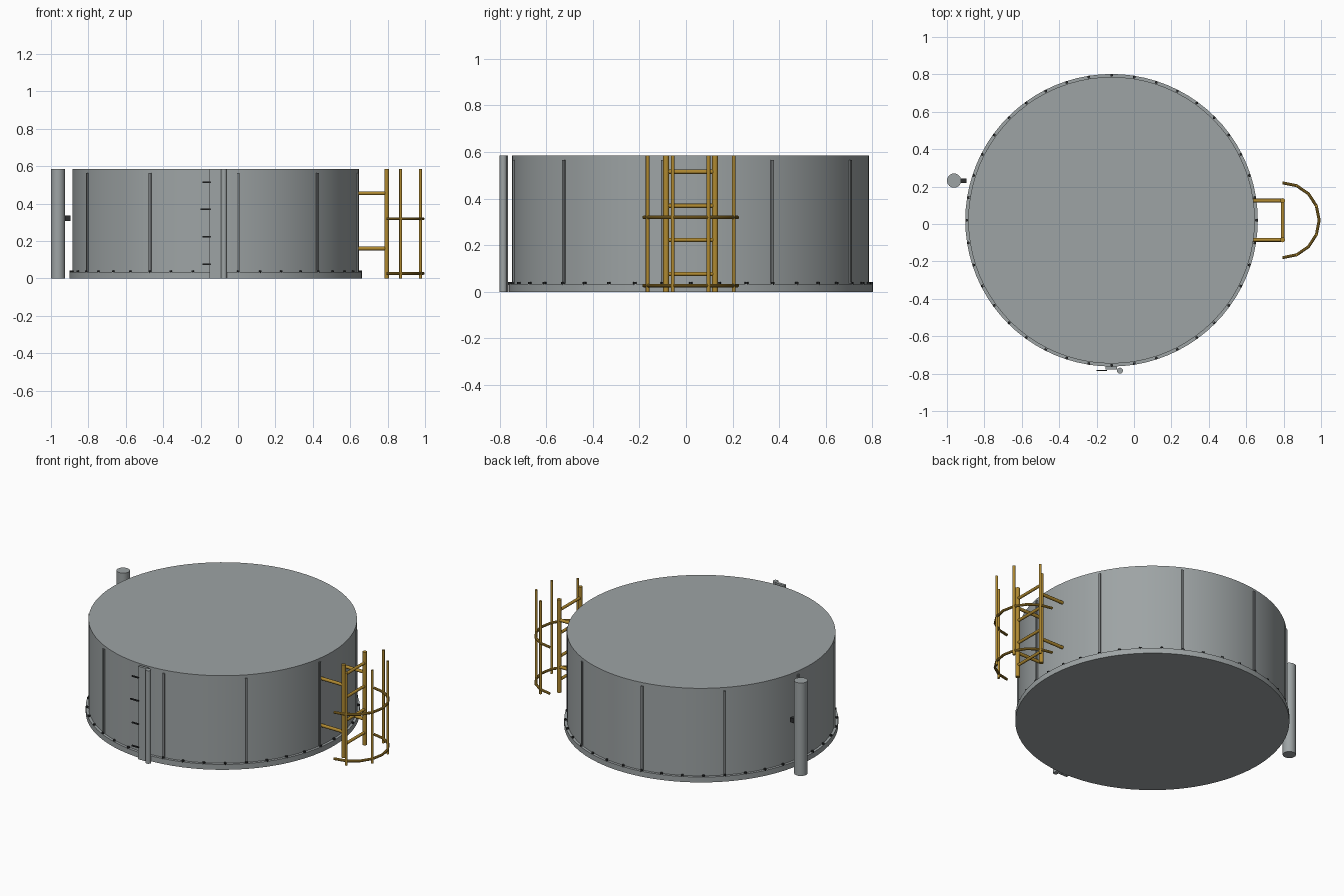
import bpy
import bmesh
from math import sin, cos, radians, pi
from mathutils import Vector, Matrix

if "Cube" in bpy.data.objects:
    bpy.data.objects.remove(bpy.data.objects["Cube"])


def material(name, rgb):
    m = bpy.data.materials.new(name)
    m.use_nodes = True
    m.diffuse_color = (*rgb, 1)
    m.node_tree.nodes["Principled BSDF"].inputs["Base Color"].default_value = (*rgb, 1)
    return m


STEEL = material("galvanised grey", (0.34, 0.37, 0.375))
SEAM = material("seam grey", (0.2, 0.215, 0.22))
DARK = material("dark metal", (0.025, 0.027, 0.028))
YELLOW = material("safety yellow", (0.43, 0.25, 0.03))

CENTRE = Vector((-0.12, 0.02, 0))
HEIGHT = 0.585


def finish(name, bm, mat, smooth=True):
    mesh = bpy.data.meshes.new(name)
    bm.to_mesh(mesh)
    bm.free()
    mesh.materials.append(mat)
    ob = bpy.data.objects.new(name, mesh)
    bpy.context.collection.objects.link(ob)
    if smooth:
        bpy.ops.object.select_all(action="DESELECT")
        ob.select_set(True)
        bpy.context.view_layer.objects.active = ob
        bpy.ops.object.shade_smooth_by_angle(angle=radians(35))
    return ob


def add_rod(bm, a, b, radius, sides=12):
    a, b = Vector(a), Vector(b)
    turn = (b - a).to_track_quat("Z", "Y").to_matrix().to_4x4()
    bmesh.ops.create_cone(bm, cap_ends=True, segments=sides, radius1=radius,
                          radius2=radius, depth=(b - a).length,
                          matrix=Matrix.Translation((a + b) / 2) @ turn)


def add_box(bm, centre, size, angle=0):
    bmesh.ops.create_cube(bm, size=1, matrix=Matrix.Translation(centre)
                          @ Matrix.Rotation(angle, 4, "Z") @ Matrix.Diagonal((*size, 1)))


def rod(name, a, b, radius, mat, sides=12):
    bm = bmesh.new()
    add_rod(bm, a, b, radius, sides)
    return finish(name, bm, mat)


def ring_point(radius, angle, z):
    return CENTRE + Vector((radius * cos(angle), radius * sin(angle), z))


# Tank wall with flat roof, and base flange
rod("tank_body", CENTRE, CENTRE + Vector((0, 0, HEIGHT)), 0.766, STEEL, 80)
rod("base_flange", CENTRE, CENTRE + Vector((0, 0, 0.034)), 0.782, STEEL, 80)

# Vertical seam strips round the wall
bm = bmesh.new()
for i in range(10):
    a = radians(27 + 36 * i)
    add_box(bm, ring_point(0.767, a, 0.3), (0.014, 0.013, 0.53), a)
finish("seam_strips", bm, SEAM, False)

# Flange bolts
bm = bmesh.new()
for i in range(40):
    p = ring_point(0.775, 2 * pi * i / 40, 0.03)
    add_rod(bm, p, p + Vector((0, 0, 0.013)), 0.008, 6)
finish("flange_bolts", bm, DARK, False)

# Side standpipe with its clamp
rod("side_pipe", (-0.962, 0.232, 0), (-0.962, 0.232, HEIGHT), 0.038, STEEL, 24)
bm = bmesh.new()
add_box(bm, (-0.912, 0.232, 0.322), (0.034, 0.024, 0.028))
finish("side_pipe_clamp", bm, DARK, False)

# Level gauge: board, tube and tick marks
bm = bmesh.new()
add_box(bm, (-0.121, -0.771, HEIGHT / 2), (0.062, 0.016, HEIGHT))
finish("gauge_board", bm, STEEL, False)
rod("gauge_tube", (-0.075, -0.784, 0), (-0.075, -0.784, HEIGHT), 0.016, STEEL, 16)

RUNGS = [0.077 + 0.146 * i for i in range(4)]
bm = bmesh.new()
for i, z in enumerate(RUNGS):
    length = 0.055 if i == 2 else 0.045
    add_box(bm, (-0.145 - length / 2, -0.783, z), (length, 0.007, 0.008))
finish("gauge_ticks", bm, DARK, False)

# Ladder: two stiles, wall brackets and rungs
LX, LY, HALF = 0.795, 0.02, 0.105
stiles, brackets, rungs = bmesh.new(), bmesh.new(), bmesh.new()
for y in (LY - HALF, LY + HALF):
    add_rod(stiles, (LX, y, 0), (LX, y, HEIGHT), 0.013)
    for z in (0.16, 0.455):
        add_rod(brackets, (0.636, y, z), (LX, y, z), 0.01)
for z in RUNGS:
    add_rod(rungs, (LX, LY - HALF, z), (LX, LY + HALF, z), 0.009)
finish("ladder_stiles", stiles, YELLOW)
finish("ladder_brackets", brackets, YELLOW)
finish("ladder_rungs", rungs, YELLOW)


# Safety cage: half-round hoops in straight segments, and uprights
def cage_point(step, z):
    a = radians(22.5 * step - 90)
    return Vector((LX + 0.195 * cos(a), LY + 0.2 * sin(a), z))


for name, z in (("lower_cage_hoop", 0.027), ("upper_cage_hoop", 0.319)):
    bm = bmesh.new()
    rings = []
    for step in range(9):
        p = cage_point(step, z)
        a = radians(22.5 * step - 90)
        out = Vector((cos(a), sin(a), 0))
        rings.append([bm.verts.new(p + 0.008 * (out * cos(t) + Vector((0, 0, sin(t)))))
                      for t in (2 * pi * k / 10 for k in range(10))])
    for r0, r1 in zip(rings, rings[1:]):
        for k in range(10):
            n = (k + 1) % 10
            bm.faces.new((r0[k], r0[n], r1[n], r1[k]))
    bm.faces.new(rings[0])
    bm.faces.new(rings[-1])
    bmesh.ops.recalc_face_normals(bm, faces=bm.faces)
    finish(name, bm, YELLOW)

bm = bmesh.new()
for step in (1, 3, 5, 7):
    add_rod(bm, cage_point(step, 0), cage_point(step, HEIGHT), 0.008)
finish("cage_uprights", bm, YELLOW)
